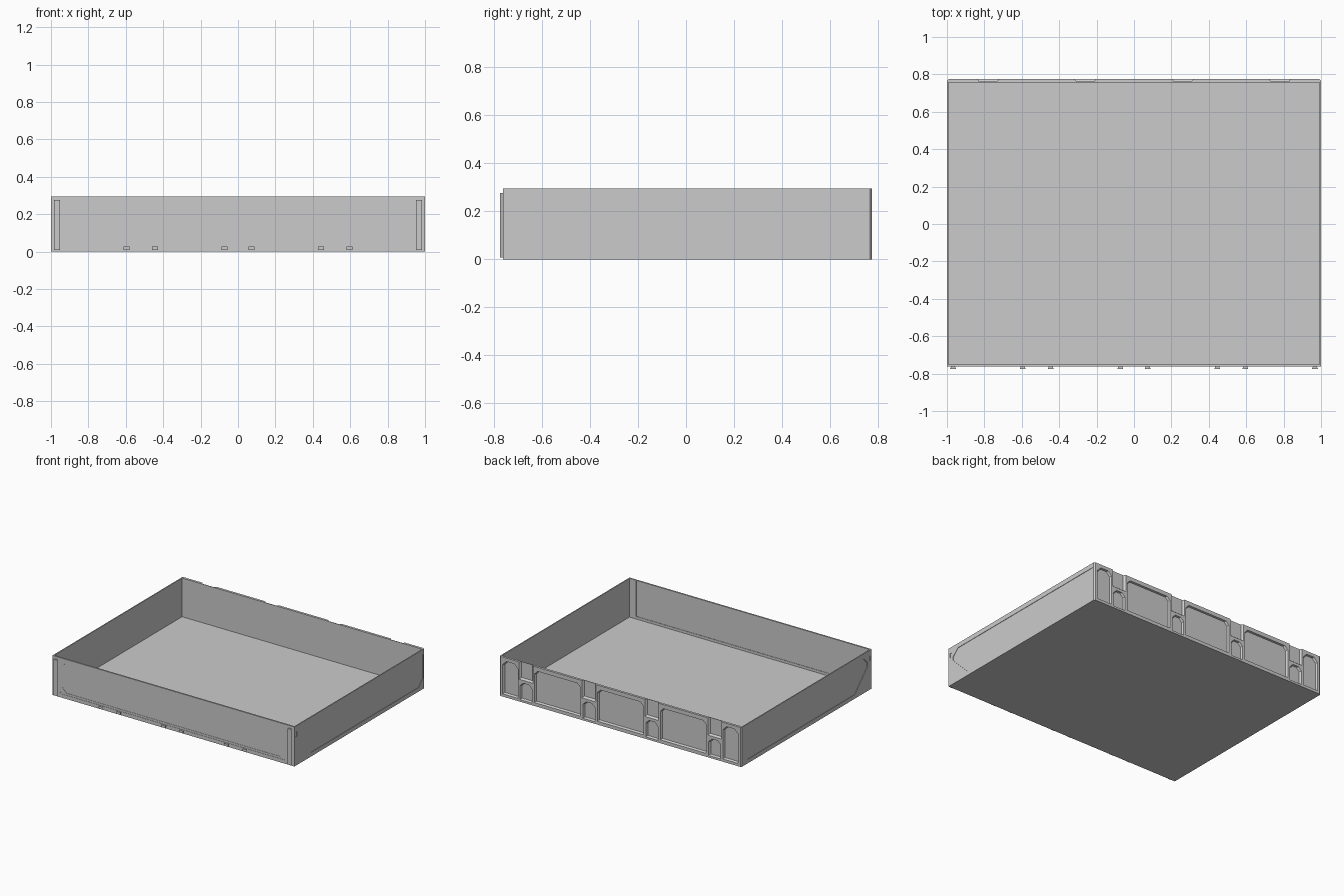
import bpy, bmesh
from mathutils import Vector

if "Cube" in bpy.data.objects:
    bpy.data.objects.remove(bpy.data.objects["Cube"])


def outline(u0, u1, v0, v1, c=(0, 0, 0, 0)):
    """Rectangle with chamfers: bottom left, bottom right, top right, top left."""
    a, b, d, e = c
    pairs = [((u0, v0 + a), (u0 + a, v0)), ((u1 - b, v0), (u1, v0 + b)),
             ((u1, v1 - d), (u1 - d, v1)), ((u0 + e, v1), (u0, v1 - e))]
    pts = []
    for (p, q), size in zip(pairs, c):
        pts += [p, q] if size else [p]
    return pts


def loft(name, axis, poly_a, at_a, poly_b, at_b):
    """Solid between two matching outlines lying across the given axis."""
    def place(p, t):
        return {'X': (t, p[0], p[1]), 'Y': (p[0], t, p[1]), 'Z': (p[0], p[1], t)}[axis]
    bm = bmesh.new()
    a = [bm.verts.new(place(p, at_a)) for p in poly_a]
    b = [bm.verts.new(place(p, at_b)) for p in poly_b]
    bm.faces.new(a)
    bm.faces.new(b[::-1])
    for i in range(len(a)):
        j = (i + 1) % len(a)
        bm.faces.new((a[i], b[i], b[j], a[j]))
    bmesh.ops.recalc_face_normals(bm, faces=bm.faces)
    mesh = bpy.data.meshes.new(name)
    bm.to_mesh(mesh)
    bm.free()
    ob = bpy.data.objects.new(name, mesh)
    bpy.context.collection.objects.link(ob)
    return ob


def prism(name, axis, poly, t0, t1):
    return loft(name, axis, poly, t0, poly, t1)


def cut(target, cutter):
    cutter.hide_render = True
    mod = target.modifiers.new("cut", 'BOOLEAN')
    mod.operation = 'DIFFERENCE'
    mod.solver = 'EXACT'
    mod.object = cutter
    bpy.context.view_layer.objects.active = target
    bpy.ops.object.modifier_apply(modifier=mod.name)
    bpy.data.objects.remove(cutter)


H = 0.295      # wall height
FRONT = -0.762
BACK = 0.775

# floor
prism("floor", 'Z', outline(-0.993, 0.993, -0.75, 0.757), 0, 0.006)

# side walls with recessed panel and latch slot
for s, side in ((1, "right"), (-1, "left")):
    wall = prism(side + "_wall", 'X', outline(-0.75, 0.757, 0, H), s * 0.992, s)
    panel = outline(-0.715, 0.754, 0.03, 0.26, (0.152, 0.05, 0, 0.05))
    cut(wall, prism("panel_cutter", 'X', panel, s * 0.997, s * 1.01))
    slot = outline(-0.748, -0.733, 0.215, 0.25)
    cut(wall, prism("slot_cutter", 'X', slot, s * 0.997, s * 1.01))

# front wall with stepped outer panel and inner recess
front = prism("front_wall", 'Y', outline(-1, 1, 0, H), FRONT, -0.75)
cut(front, prism("frame_cutter", 'Y', outline(-0.938, 0.938, 0.027, 0.289, (0.012,) * 4),
                 FRONT - 0.01, FRONT + 0.002))
cut(front, prism("panel_cutter", 'Y', outline(-0.92, 0.92, 0.042, 0.273, (0.035,) * 4),
                 FRONT - 0.01, FRONT + 0.004))
cut(front, prism("inner_cutter", 'Y', outline(-0.938, 0.938, 0.025, 0.289), -0.753, -0.74))


# dovetail connectors on the front: tall corner posts and small lower tabs
def dovetail(name, x, z0, z1):
    loft(name, 'Y', outline(x - 0.009, x + 0.009, z0, z1), FRONT + 0.003,
         outline(x - 0.016, x + 0.016, z0, z1), -BACK)


for s, side in ((1, "right"), (-1, "left")):
    dovetail(side + "_corner_post", s * 0.967, 0.008, 0.276)
    for i, x in enumerate((0.073, 0.445, 0.595)):
        dovetail(f"{side}_tab_{i + 1}", s * x, 0.008, 0.026)

# back wall with chamfered outer corners
back = prism("back_wall", 'Z', outline(-1, 1, 0.757, BACK, (0, 0, 0.008, 0.008)), 0, H)


def pocket(x0, x1, z0, z1, chamfer, taper=0.008, open_top=False):
    """Tapered recess in the back face."""
    c = (0, 0, chamfer, chamfer)
    inner = outline(x0 + taper, x1 - taper, z0 + taper, z1 - (0 if open_top else 0.003), c)
    cut(back, loft("pocket_cutter", 'Y', outline(x0, x1, z0, z1, c), BACK + 0.001, inner, 0.761))


# three large panels, four notches over small pockets, two tall end pockets
for x in (-0.52, 0, 0.52):
    pocket(x - 0.19, x + 0.19, 0.025, 0.265, 0.025)
for x in (-0.78, -0.26, 0.26, 0.78):
    pocket(x - 0.058, x + 0.058, 0.165, H + 0.02, 0, 0.012, True)
    pocket(x - 0.05, x + 0.05, 0.015, 0.145, 0.025)
for x in (-0.91, 0.91):
    pocket(x - 0.063, x + 0.063, 0.02, 0.27, 0.03)
